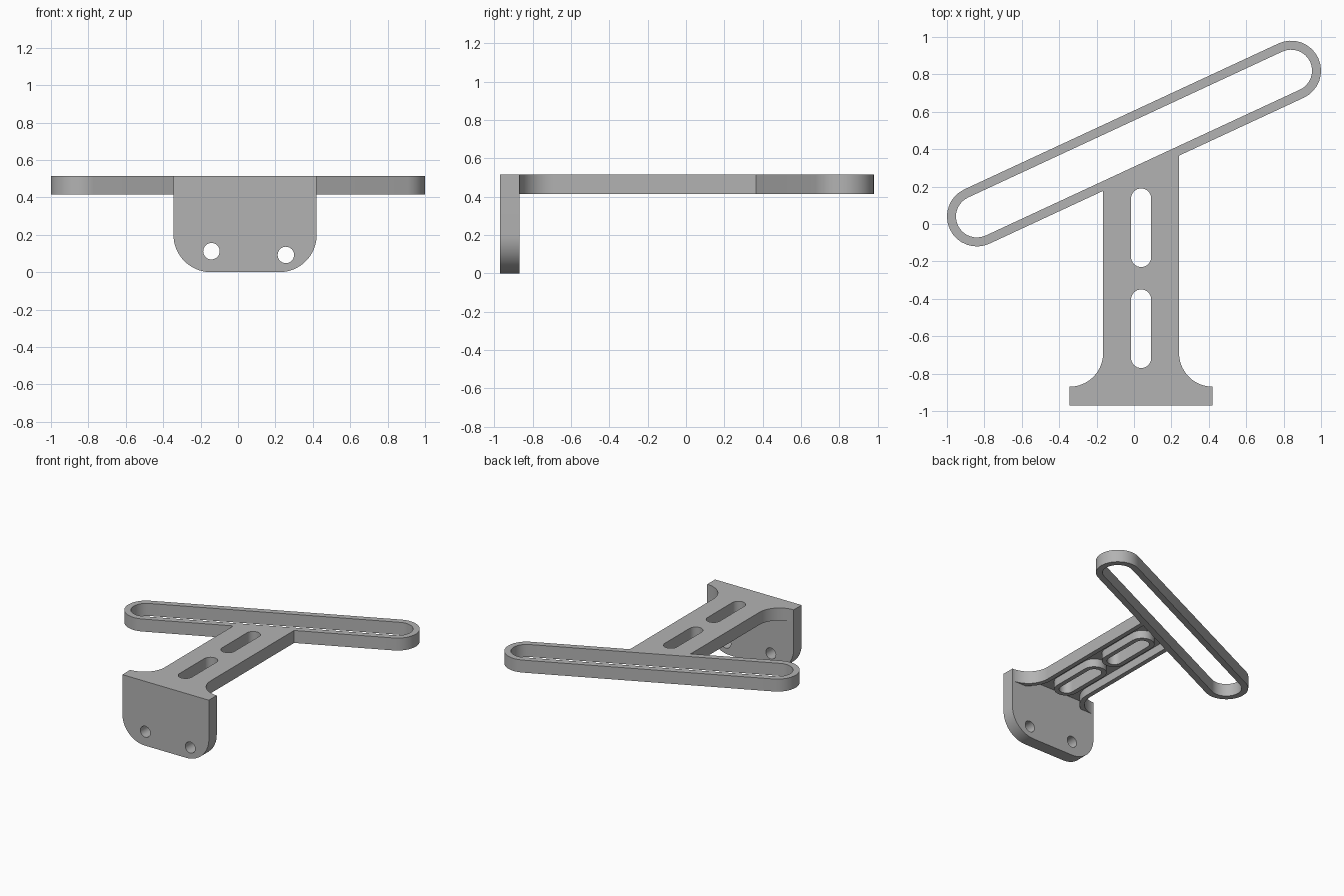
import bpy, bmesh
from math import cos, sin, pi, atan2, radians, sqrt
from mathutils import Vector

cube = bpy.data.objects.get("Cube")
if cube:
    bpy.data.objects.remove(cube)

grey = bpy.data.materials.new("plain grey")
grey.use_nodes = True
colour = (0.45, 0.45, 0.45, 1)
grey.diffuse_color = colour
grey.node_tree.nodes["Principled BSDF"].inputs["Base Color"].default_value = colour

TOP, UNDER = 0.515, 0.415        # height range of the arm and ring
MID = 0.038                      # centre line of the arm
HALF_ARM, HALF_PLATE = 0.203, 0.383
FRONT, BACK = -0.97, -0.87       # mounting plate faces
FILLET, WALL = 0.18, 0.036
RING_A, RING_B = Vector((-0.84, 0.04)), Vector((0.84, 0.82))
RING_R = 0.16
slope = (RING_B.y - RING_A.y) / (RING_B.x - RING_A.x)


def prism(name, points, low, high, upright=False):
    """Extrude an outline along z, or along y when upright."""
    bm = bmesh.new()
    place = (lambda u, v, w: (u, w, v)) if upright else (lambda u, v, w: (u, v, w))
    verts = [bm.verts.new(place(u, v, low)) for u, v in points]
    face = bm.faces.new(verts)
    moved = bmesh.ops.extrude_face_region(bm, geom=[face])["geom"]
    shift = Vector(place(0, 0, high - low))
    bmesh.ops.translate(bm, vec=shift,
                        verts=[g for g in moved if isinstance(g, bmesh.types.BMVert)])
    bmesh.ops.recalc_face_normals(bm, faces=bm.faces)
    mesh = bpy.data.meshes.new(name)
    bm.to_mesh(mesh)
    bm.free()
    mesh.materials.append(grey)
    obj = bpy.data.objects.new(name, mesh)
    bpy.context.collection.objects.link(obj)
    return obj


def arc(cx, cy, r, start, end, n=16):
    return [(cx + r * cos(start + (end - start) * i / n),
             cy + r * sin(start + (end - start) * i / n)) for i in range(n + 1)]


def stadium(a, b, r):
    t = atan2(b[1] - a[1], b[0] - a[0])
    return arc(*b, r, t - pi / 2, t + pi / 2) + arc(*a, r, t + pi / 2, t + 3 * pi / 2)


def combine(body, tool, operation):
    mod = body.modifiers.new(operation.lower(), "BOOLEAN")
    mod.operation, mod.solver, mod.object = operation, "EXACT", tool
    bpy.context.view_layer.objects.active = body
    bpy.ops.object.modifier_apply(modifier=mod.name)
    bpy.data.objects.remove(tool)


def arm_outline(half, r, sweep, base, offset):
    """Flared arm, cut off at the far end parallel to the ring."""
    right = [(MID + HALF_PLATE + x, y) for x, y in
             arc(0, BACK + FILLET, r, pi + sweep, pi)]
    left = [(2 * MID - x, y) for x, y in reversed(right)]
    end = [(MID + s * half, 0.43 + slope * (MID + s * half) - offset) for s in (1, -1)]
    return [(right[0][0], base)] + right + end + left + [(left[-1][0], base)]


# Mounting plate with two rounded lower corners
x0, x1, r = MID - HALF_PLATE, MID + HALF_PLATE, 0.2
plate = [(x1, TOP), (x0, TOP)] + arc(x0 + r, r, r, pi, 1.5 * pi) \
    + arc(x1 - r, r, r, 1.5 * pi, 2 * pi)
bracket = prism("slotted_bracket", plate, FRONT, BACK, True)

# Flared arm and solid ring body
combine(bracket, prism("arm", arm_outline(HALF_ARM, FILLET, radians(84), -0.92, 0),
                       UNDER, TOP), "UNION")
combine(bracket, prism("ring", stadium(RING_A, RING_B, RING_R), UNDER, TOP), "UNION")

# Long opening through the ring
combine(bracket, prism("ring_opening", stadium(RING_A, RING_B, 0.112),
                       UNDER - 0.1, TOP + 0.1), "DIFFERENCE")

# Pocket under the arm, leaving side walls and slot collars
slots = [((MID, -0.716), (MID, -0.404)), ((MID, -0.176), (MID, 0.136))]
tilt = sqrt(1 + slope * slope)
sweep = atan2(FILLET, sqrt((FILLET + WALL) ** 2 - FILLET ** 2))
pocket = prism("pocket", arm_outline(HALF_ARM - WALL, FILLET + WALL, sweep, BACK - 0.0005,
                                     RING_R * tilt), UNDER - 0.05, UNDER + 0.065)
for a, b in slots:
    combine(pocket, prism("collar", stadium(a, b, 0.054 + WALL),
                          UNDER - 0.1, TOP), "DIFFERENCE")
# Keep the pocket clear of the plate below the arm
combine(pocket, prism("pocket_limit", [(-1, -1), (1, -1), (1, BACK), (-1, BACK)],
                      0.2, TOP), "DIFFERENCE")
combine(bracket, pocket, "DIFFERENCE")

# Through slots and bolt holes
for a, b in slots:
    combine(bracket, prism("slot", stadium(a, b, 0.054), UNDER - 0.1, TOP + 0.1),
            "DIFFERENCE")
for x, z in ((-0.142, 0.112), (0.256, 0.092)):
    combine(bracket, prism("bolt_hole", arc(x, z, 0.044, 0, 2 * pi, 32)[:-1],
                           FRONT - 0.1, BACK + 0.1, True), "DIFFERENCE")

bpy.ops.object.select_all(action="DESELECT")
bracket.select_set(True)
bpy.context.view_layer.objects.active = bracket
bpy.ops.object.shade_smooth_by_angle(angle=radians(30))
